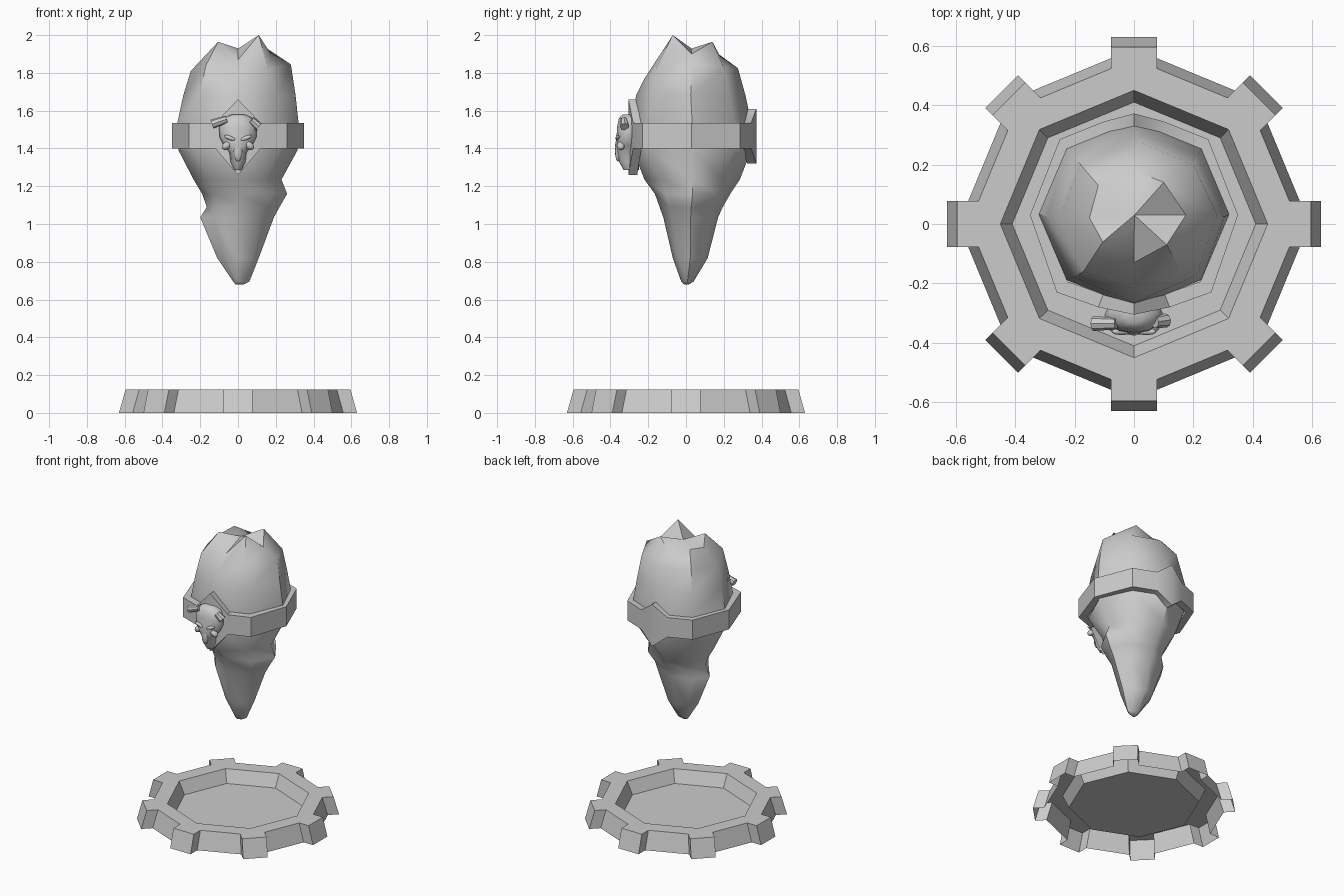
import bpy, bmesh, math, random
from mathutils import Vector, Matrix

random.seed(4)
cube = bpy.data.objects.get("Cube")
if cube:
    bpy.data.objects.remove(cube)

stone = bpy.data.materials.new("stone_grey")
stone.use_nodes = True
GREY = (0.6, 0.6, 0.6, 1)
stone.diffuse_color = GREY
stone.node_tree.nodes["Principled BSDF"].inputs["Base Color"].default_value = GREY


def finish(bm, name, smooth=None, fix_normals=True):
    if fix_normals:
        bmesh.ops.recalc_face_normals(bm, faces=bm.faces)
    mesh = bpy.data.meshes.new(name)
    bm.to_mesh(mesh)
    bm.free()
    mesh.materials.append(stone)
    obj = bpy.data.objects.new(name, mesh)
    bpy.context.collection.objects.link(obj)
    if smooth:
        bpy.ops.object.select_all(action='DESELECT')
        obj.select_set(True)
        bpy.context.view_layer.objects.active = obj
        bpy.ops.object.shade_smooth_by_angle(angle=math.radians(smooth))
    return obj


def ring(x0, x1, y0, y1, z, n=8, jitter=0.0):
    """Uneven oval given by its extents; only diagonal points are jittered."""
    cx, cy = (0 if x0 < 0 < x1 else (x0 + x1) / 2), (y0 + y1) / 2
    pts = []
    for k in range(n):
        a = math.tau * k / n
        c, s = math.cos(a), math.sin(a)
        f = 1 - jitter * random.random() * (k % 2)
        pts.append((cx + f * c * (x1 - cx if c > 0 else cx - x0),
                    cy + f * s * (y1 - cy), z))
    return pts


def loft(name, rings, smooth=40, closed=False, caps=True):
    bm = bmesh.new()
    rows = [[bm.verts.new(p) for p in r] for r in rings]
    n = len(rows[0])
    pairs = list(zip(rows, rows[1:])) + ([(rows[-1], rows[0])] if closed else [])
    for a, b in pairs:
        for i in range(n):
            j = (i + 1) % n
            bm.faces.new((a[i], a[j], b[j], b[i]))
    if caps and not closed:
        for row in (rows[0], rows[-1]):
            tip = bm.verts.new(sum((v.co for v in row), Vector()) / n)
            for i in range(n):
                bm.faces.new((row[i], row[(i + 1) % n], tip))
    return finish(bm, name, smooth)


# Octagonal base tray: toothed rim, sloping walls, recessed floor, open underneath
def toothed_loop(radius, reach, z, half=0.078):
    pts = []
    root = radius - half * math.tan(math.pi / 8)
    for k in range(8):
        turn = Matrix.Rotation(k * math.pi / 4, 3, 'Z')
        for x, y in ((root, -half), (reach, -half), (reach, half), (root, half)):
            pts.append(turn @ Vector((x, y, z)))
    return pts


bm = bmesh.new()
low = [bm.verts.new(p) for p in toothed_loop(0.59, 0.63, 0)]
top = [bm.verts.new(p) for p in toothed_loop(0.555, 0.595, 0.125)]
rim = [bm.verts.new(p) for p in ring(-0.45, 0.45, -0.45, 0.45, 0.125)]
floor = [bm.verts.new(p) for p in ring(-0.41, 0.41, -0.41, 0.41, 0.04)]
for i in range(32):
    j = (i + 1) % 32
    bm.faces.new((low[i], low[j], top[j], top[i]))
for k in range(8):
    j = (k + 1) % 8
    bm.faces.new([rim[k]] + top[4 * k:4 * k + 4])
    bm.faces.new((rim[k], top[4 * k + 3], top[4 * j], rim[j]))
    bm.faces.new((floor[j], floor[k], rim[k], rim[j]))
bm.faces.new(floor)
finish(bm, "base_tray", fix_normals=False)

# Floating rock: tapering lower spike with uneven ledges
spike = [(-0.32, 0.32, -0.28, 0.345, 1.45), (-0.315, 0.315, -0.28, 0.345, 1.39),
         (-0.235, 0.23, -0.22, 0.285, 1.235), (-0.19, 0.26, -0.165, 0.235, 1.16),
         (-0.165, 0.22, -0.14, 0.195, 1.09), (-0.2, 0.19, -0.12, 0.17, 1.035),
         (-0.11, 0.11, -0.07, 0.115, 0.82), (-0.025, 0.06, -0.025, 0.04, 0.695),
         (-0.012, 0.03, -0.01, 0.015, 0.68)]
loft("lower_spike", [ring(*r, jitter=0.13) for r in spike], smooth=50)

# Upper rock with a jagged crown
shoulder = [(0.28, 0.03, 1.845), (0.2, 0.2, 1.83), (0.02, 0.275, 1.825), (-0.18, 0.2, 1.83),
            (-0.25, 0.02, 1.81), (-0.17, -0.16, 1.84), (0, -0.22, 1.77), (0.16, -0.16, 1.82)]
crown = [(0.175, 0.03, 1.90), (0.1, 0.14, 1.965), (0, 0.18, 1.89), (-0.12, 0.13, 1.93),
         (-0.15, 0.02, 1.91), (-0.105, -0.06, 1.965), (0, -0.13, 1.87), (0.11, -0.07, 2.0)]
loft("upper_rock", [ring(-0.32, 0.32, -0.28, 0.345, 1.46),
                    ring(-0.32, 0.32, -0.28, 0.345, 1.54),
                    ring(-0.29, 0.305, -0.265, 0.315, 1.68, jitter=0.06),
                    shoulder, crown], smooth=45)

# Band around the rock, rising to points at front and back
half = [(0, -0.305, 1.26, 1.66), (0.12, -0.28, 1.40, 1.535), (0.26, -0.23, 1.40, 1.535),
        (0.35, 0.03, 1.40, 1.535), (0.25, 0.285, 1.40, 1.535), (0.1, 0.345, 1.40, 1.535),
        (0, 0.372, 1.32, 1.61)]
outline = half + [(-x, y, b, t) for x, y, b, t in half[-2:0:-1]]


def band_ring(scale, upper):
    return [(x * scale, 0.03 + (y - 0.03) * scale, t if upper else b)
            for x, y, b, t in outline]


loft("band", [band_ring(0.86, False), band_ring(1, False),
              band_ring(1, True), band_ring(0.86, True)], smooth=40, closed=True)

# Animal skull badge on the front of the band
skull = [(0.035, 0.025, 1.58), (0.08, 0.045, 1.56), (0.1, 0.055, 1.51), (0.098, 0.058, 1.46),
         (0.075, 0.066, 1.415), (0.045, 0.06, 1.38), (0.04, 0.045, 1.33), (0.02, 0.02, 1.285)]
loft("skull", [ring(-w, w, -0.31 - d, -0.25, z, n=12) for w, d, z in skull], smooth=60)


def blob(name, centre, size, tilt):
    bm = bmesh.new()
    m = (Matrix.Translation(centre) @ Matrix.Rotation(tilt, 4, 'Y')
         @ Matrix.Diagonal((*size, 1)))
    bmesh.ops.create_uvsphere(bm, u_segments=10, v_segments=6, radius=1, matrix=m)
    finish(bm, name, smooth=60)


def stub(name, start, end, r0, r1):
    start, end = Vector(start), Vector(end)
    axis = end - start
    bm = bmesh.new()
    m = (Matrix.Translation((start + end) / 2)
         @ axis.to_track_quat('Z', 'Y').to_matrix().to_4x4())
    bmesh.ops.create_cone(bm, cap_ends=True, segments=8, radius1=r0, radius2=r1,
                          depth=axis.length, matrix=m)
    finish(bm, name, smooth=40)


for side, s in (("left", 1), ("right", -1)):
    blob(side + "_brow", (s * 0.042, -0.362, 1.455), (0.036, 0.012, 0.011), -s * 0.35)
    blob(side + "_cheek", (s * 0.06, -0.345, 1.415), (0.03, 0.022, 0.02), s * 0.6)
blob("snout", (0, -0.36, 1.385), (0.024, 0.016, 0.055), 0)
stub("right_horn", (-0.06, -0.335, 1.555), (-0.138, -0.335, 1.528), 0.02, 0.025)
stub("left_horn", (0.07, -0.33, 1.55), (0.108, -0.325, 1.515), 0.02, 0.024)
